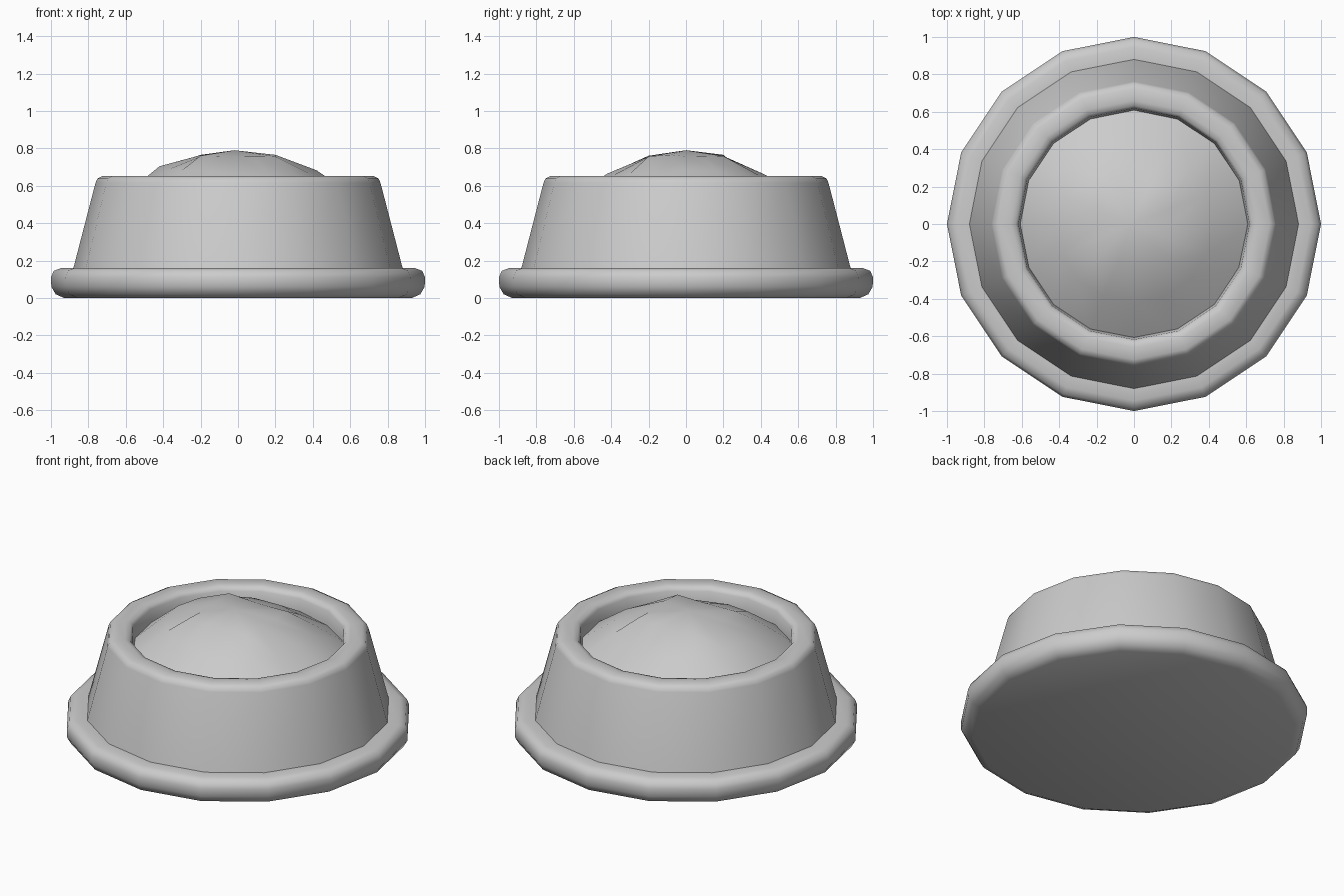
import bpy, bmesh, math, random

if "Cube" in bpy.data.objects:
    bpy.data.objects.remove(bpy.data.objects["Cube"])

random.seed(4)
SEG = 16


def finish(name, bm, angle):
    bmesh.ops.recalc_face_normals(bm, faces=bm.faces)
    mesh = bpy.data.meshes.new(name)
    bm.to_mesh(mesh)
    bm.free()
    obj = bpy.data.objects.new(name, mesh)
    bpy.context.collection.objects.link(obj)
    bpy.ops.object.select_all(action='DESELECT')
    obj.select_set(True)
    bpy.context.view_layer.objects.active = obj
    bpy.ops.object.shade_smooth_by_angle(angle=math.radians(angle))
    return obj


def bridge(bm, a, b):
    for i in range(SEG):
        j = (i + 1) % SEG
        bm.faces.new((a[i], a[j], b[j], b[i]))


def angle_of(i):
    return 2 * math.pi * i / SEG


# Bowl: flared foot, tapered wall, rounded rim and inner well
profile = [(0.93, 0.005), (0.975, 0.02), (0.998, 0.06), (1.0, 0.11),
           (0.985, 0.145), (0.945, 0.16), (0.88, 0.16),
           (0.762, 0.615), (0.752, 0.638), (0.725, 0.652), (0.66, 0.652),
           (0.632, 0.645), (0.618, 0.625), (0.61, 0.56), (0.56, 0.25)]
bm = bmesh.new()
rings = [[bm.verts.new((r * math.cos(angle_of(i)), r * math.sin(angle_of(i)), z))
          for i in range(SEG)] for r, z in profile]
for a, b in zip(rings, rings[1:]):
    bridge(bm, a, b)
bm.faces.new(rings[0][::-1])
bm.faces.new(rings[-1])
for v in rings[0]:
    v.co.z = 0.0
finish("bowl", bm, 50)

# Food: lumpy mound with a squarish crown, sunk into the bowl
bm = bmesh.new()
rings = []
for k, (radius, height, noise) in enumerate(
        [(0.2, 0.76, 0.006), (0.42, 0.665, 0.012), (0.63, 0.53, 0.01)]):
    ring = []
    for i in range(SEG):
        c, s = math.cos(angle_of(i)), math.sin(angle_of(i))
        r = radius / max(abs(c), abs(s)) if k == 0 else radius
        z = height + random.uniform(-noise, noise)
        if k == 1:
            z += 0.02 * c * c - 0.01 * c
        ring.append(bm.verts.new((r * c, r * s, z)))
    rings.append(ring)
for a, b in zip(rings, rings[1:]):
    bridge(bm, a, b)
top = bm.verts.new((-0.02, 0, 0.79))
for i in range(SEG):
    bm.faces.new((top, rings[0][i], rings[0][(i + 1) % SEG]))
finish("food_mound", bm, 60)
